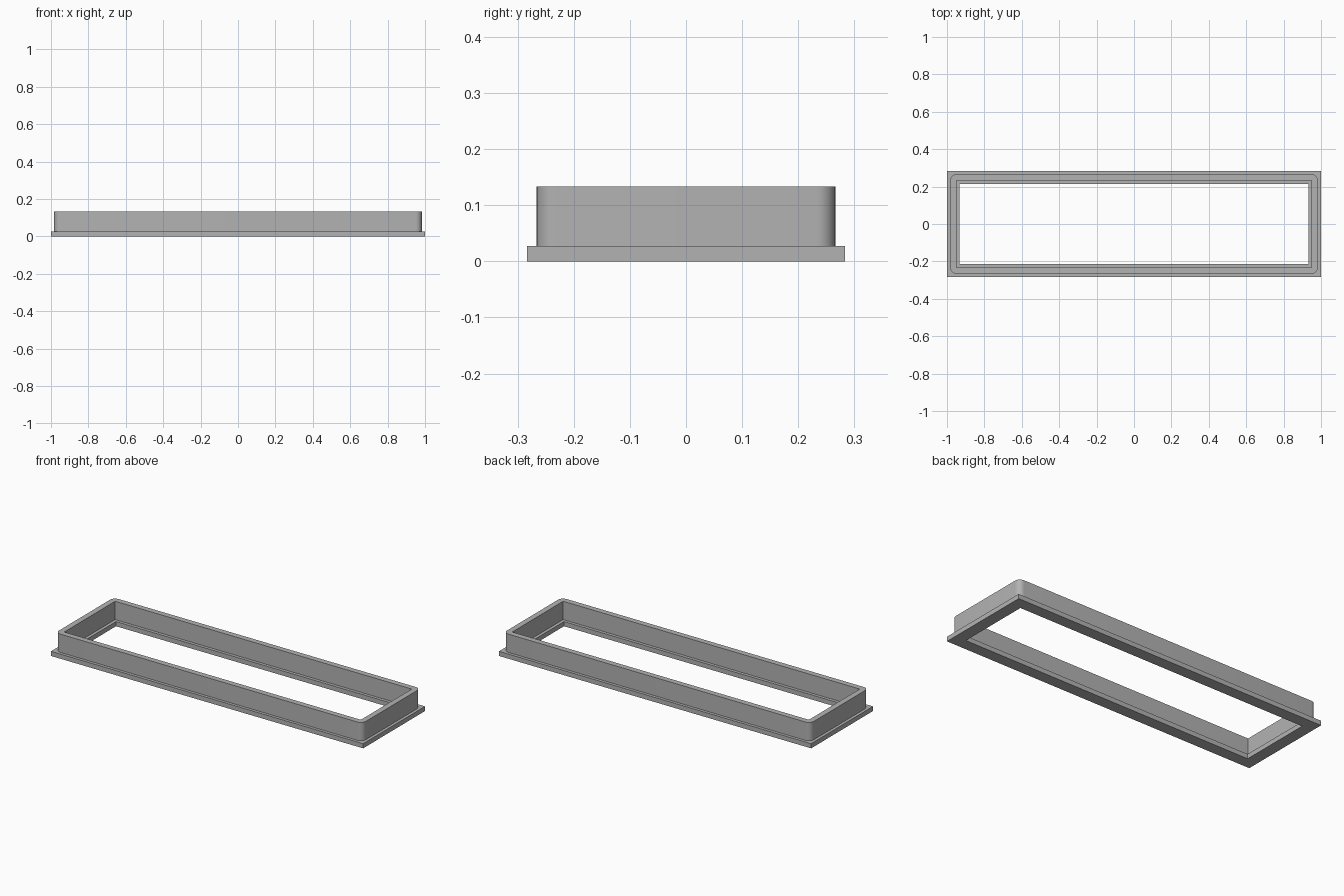
import bpy, bmesh
from math import radians, cos, sin, pi

cube = bpy.data.objects.get("Cube")
if cube:
    bpy.data.objects.remove(cube, do_unlink=True)

HALF_X, HALF_Y = 1.0, 0.283
FLANGE_TOP, WALL_TOP = 0.027, 0.133
CORNER = 0.033
STEPS = 8

grey = bpy.data.materials.new("plain grey")
grey.use_nodes = True
colour = (0.45, 0.45, 0.45, 1)
grey.diffuse_color = colour
grey.node_tree.nodes["Principled BSDF"].inputs["Base Color"].default_value = colour


def rounded_loop(bm, inset, z, radius=0.0):
    """Ring of vertices along a rectangle, with optional rounded corners."""
    cx, cy = HALF_X - inset - radius, HALF_Y - inset - radius
    verts = []
    for i, (sx, sy) in enumerate([(1, 1), (-1, 1), (-1, -1), (1, -1)]):
        for s in range(STEPS + 1):
            a = (i + s / STEPS) * pi / 2
            verts.append(bm.verts.new((sx * cx + radius * cos(a),
                                       sy * cy + radius * sin(a), z)))
    return verts


# Cross-section of the frame: inset from the rim, height, corner radius
section = [
    (0.0, 0.0, 0),                  # flange rim
    (0.0, FLANGE_TOP, 0),
    (0.017, FLANGE_TOP, CORNER),    # outside of the wall
    (0.017, WALL_TOP, CORNER),
    (0.05, WALL_TOP, 0),            # inside of the wall
    (0.05, FLANGE_TOP, 0),
    (0.068, FLANGE_TOP, 0),         # inner ledge
    (0.068, 0.0, 0),
]

bm = bmesh.new()
loops = [rounded_loop(bm, *point) for point in section]
for k, lower in enumerate(loops):
    upper = loops[(k + 1) % len(loops)]
    for i in range(len(lower)):
        j = (i + 1) % len(lower)
        bm.faces.new((lower[i], lower[j], upper[j], upper[i]))
bmesh.ops.remove_doubles(bm, verts=bm.verts, dist=0.0001)
bmesh.ops.recalc_face_normals(bm, faces=bm.faces)

mesh = bpy.data.meshes.new("flanged_frame")
bm.to_mesh(mesh)
bm.free()
mesh.materials.append(grey)
frame = bpy.data.objects.new("flanged_frame", mesh)
bpy.context.collection.objects.link(frame)

# Smooth only the rounded corners
bpy.ops.object.select_all(action='DESELECT')
frame.select_set(True)
bpy.context.view_layer.objects.active = frame
bpy.ops.object.shade_smooth_by_angle(angle=radians(30))
